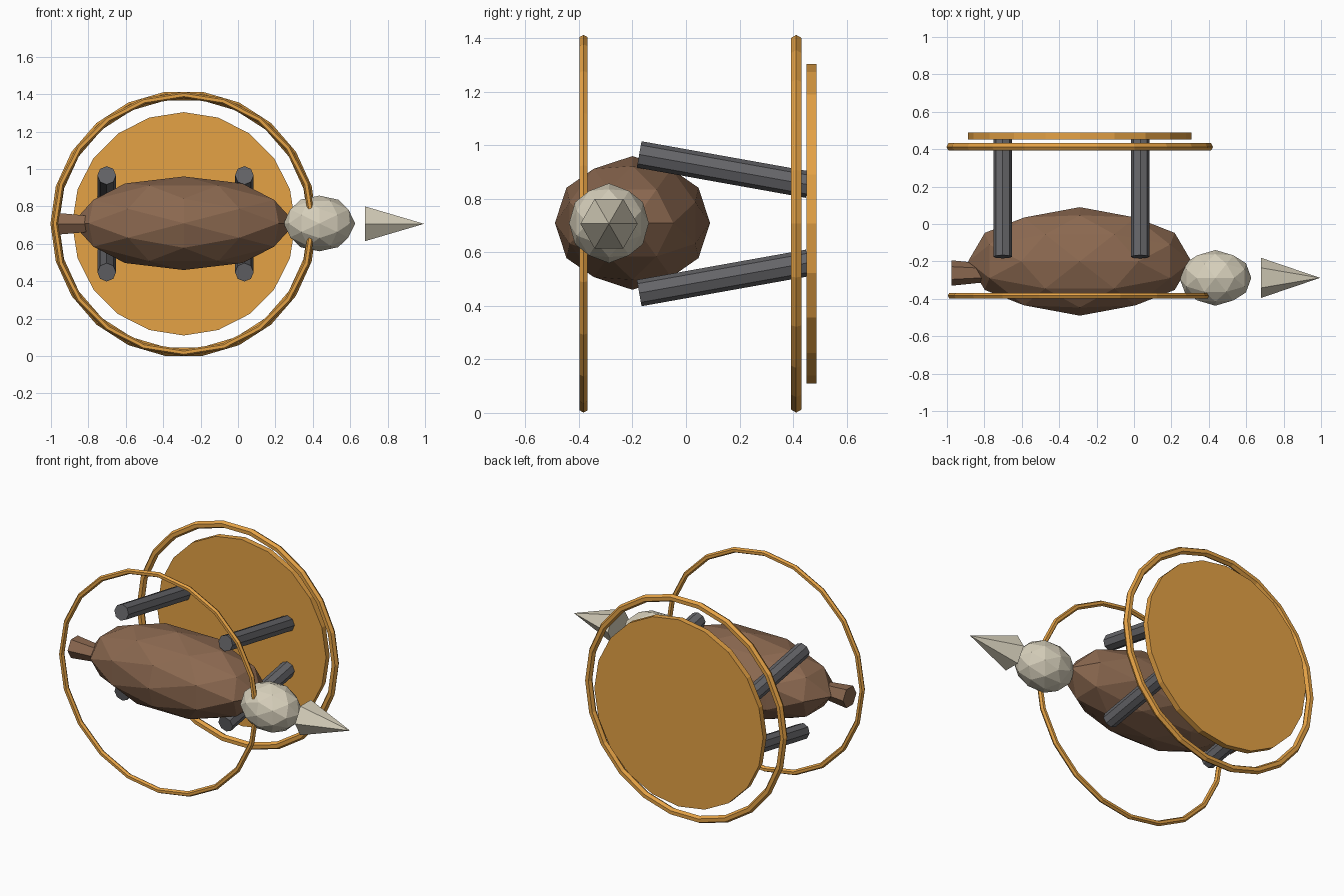
import bpy, bmesh, math
from mathutils import Vector, Quaternion

if "Cube" in bpy.data.objects:
    bpy.data.objects.remove(bpy.data.objects["Cube"])

CX, CZ = -0.29, 0.707


def material(name, rgb):
    m = bpy.data.materials.new(name)
    m.diffuse_color = (*rgb, 1)
    m.use_nodes = True
    m.node_tree.nodes["Principled BSDF"].inputs["Base Color"].default_value = m.diffuse_color
    return m


ORANGE = material("orange", (0.78, 0.36, 0.06))
BROWN = material("brown", (0.26, 0.14, 0.08))
CREAM = material("cream", (0.68, 0.63, 0.50))
STEEL = material("dark_grey", (0.13, 0.13, 0.14))


def faceted_ball(name, centre, radii, mat):
    """80-faced sphere with a corner on every axis, stretched to radii."""
    t = (1 + math.sqrt(5)) / 2
    base = []
    for a in (-1, 1):
        for b in (-t, t):
            base += [Vector(v).normalized() for v in ((a, 0, b), (0, b, a), (b, a, 0))]
    mids = [(p + q).normalized() for i, p in enumerate(base)
            for q in base[:i] if (p - q).length < 1.1]
    bm = bmesh.new()
    for p in base + mids:
        bm.verts.new(p)
    bmesh.ops.convex_hull(bm, input=bm.verts)
    bmesh.ops.recalc_face_normals(bm, faces=bm.faces)
    bmesh.ops.scale(bm, vec=radii, verts=bm.verts)
    mesh = bpy.data.meshes.new(name)
    bm.to_mesh(mesh)
    bm.free()
    ob = bpy.data.objects.new(name, mesh)
    ob.location = centre
    bpy.context.collection.objects.link(ob)
    mesh.materials.append(mat)


def rod(name, p, q, r1, r2, sides, mat):
    """Cylinder or cone from p (radius r1) to q (radius r2)."""
    p, q = Vector(p), Vector(q)
    rot = (q - p).to_track_quat('Z', 'Y') @ Quaternion((0, 0, 1), math.pi / 2)
    bpy.ops.mesh.primitive_cone_add(vertices=sides, radius1=r1, radius2=r2,
                                    depth=(q - p).length, location=(p + q) / 2,
                                    rotation=rot.to_euler())
    ob = bpy.context.object
    ob.name = name
    ob.data.materials.append(mat)


def ring(name, y, outer, tube, sides):
    bpy.ops.mesh.primitive_torus_add(major_segments=sides, minor_segments=6,
                                     major_radius=outer - tube, minor_radius=tube,
                                     location=(CX, y, CZ), rotation=(math.pi / 2, 0, 0))
    ob = bpy.context.object
    ob.name = name
    ob.data.materials.append(ORANGE)


# Body, head, beak and tail stub
faceted_ball("body", (CX, -0.2, CZ + 0.003), (0.597, 0.29, 0.25), BROWN)
faceted_ball("head", (0.435, -0.288, CZ + 0.002), (0.192, 0.149, 0.149), CREAM)
rod("beak", (0.68, -0.288, CZ), (0.995, -0.288, CZ), 0.107, 0, 6, CREAM)
rod("tail", (-0.975, -0.262, CZ), (-0.78, -0.262, CZ), 0.068, 0.048, 6, BROWN)

# Four slanted legs, mirrored about the body's mid height
for side, x in (("left", -0.702), ("right", 0.034)):
    for level, s in (("upper", 1), ("lower", -1)):
        rod(f"{level}_{side}_leg", (x, -0.175, CZ + s * 0.259),
            (x, 0.457, CZ + s * 0.146), 0.05, 0.05, 8, STEEL)

# Round base plate and the two hoops
rod("base_plate", (CX, 0.451, CZ), (CX, 0.488, CZ), 0.597, 0.597, 20, ORANGE)
ring("back_hoop", 0.412, 0.713, 0.023, 22)
ring("front_hoop", -0.383, 0.706, 0.017, 20)
